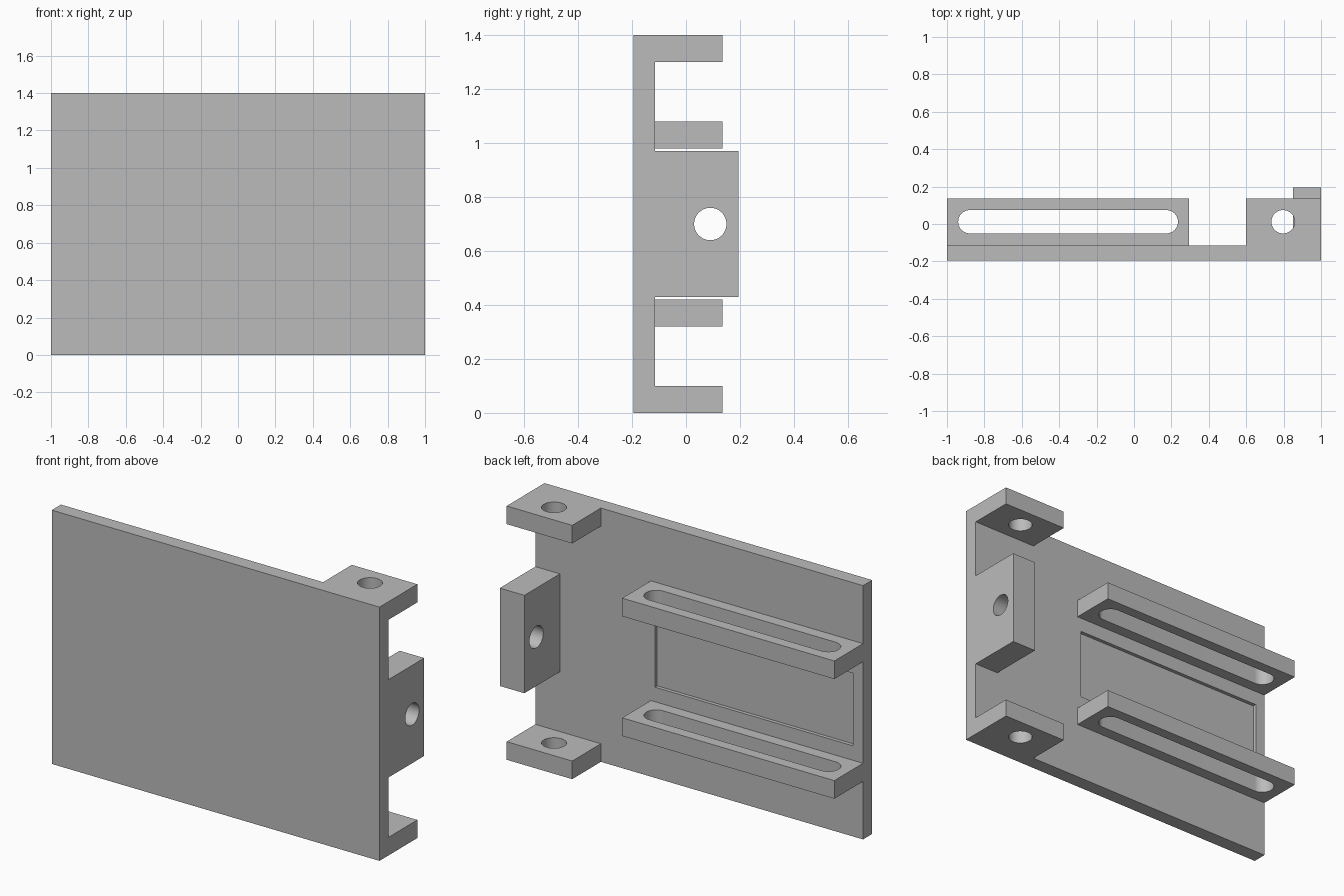
import bpy
import bmesh
import math
from mathutils import Matrix, Vector

if "Cube" in bpy.data.objects:
    bpy.data.objects.remove(bpy.data.objects["Cube"])

grey = bpy.data.materials.new("mid grey")
grey.diffuse_color = (0.5, 0.5, 0.5, 1)
grey.use_nodes = True
grey.node_tree.nodes["Principled BSDF"].inputs["Base Color"].default_value = grey.diffuse_color

BACK = -0.115      # rear surface of the plate
MID_Z = 0.70       # everything mirrors about this height


def make_object(name, bm):
    bmesh.ops.recalc_face_normals(bm, faces=bm.faces)
    mesh = bpy.data.meshes.new(name)
    bm.to_mesh(mesh)
    bm.free()
    obj = bpy.data.objects.new(name, mesh)
    bpy.context.collection.objects.link(obj)
    return obj


def box(name, x, y, z):
    bm = bmesh.new()
    size = Vector((x[1] - x[0], y[1] - y[0], z[1] - z[0], 1))
    centre = Vector((sum(x) / 2, sum(y) / 2, sum(z) / 2))
    bmesh.ops.create_cube(bm, size=1, matrix=Matrix.Translation(centre) @ Matrix.Diagonal(size))
    obj = make_object(name, bm)
    obj.data.materials.append(grey)
    return obj


def slot_cutter(centre, radius, half_run=0.0, axis="Z", depth=0.6):
    """Round-ended prism; a half_run of zero gives a plain round hole."""
    bm = bmesh.new()
    verts = []
    n = 24
    for side, start in ((1, -math.pi / 2), (-1, math.pi / 2)):
        for i in range(n + (1 if half_run else 0)):
            a = start + math.pi * i / n
            verts.append(bm.verts.new((side * half_run + radius * math.cos(a),
                                       radius * math.sin(a), -depth / 2)))
    face = bm.faces.new(verts)
    ext = bmesh.ops.extrude_face_region(bm, geom=[face])
    top = [v for v in ext["geom"] if isinstance(v, bmesh.types.BMVert)]
    bmesh.ops.translate(bm, verts=top, vec=(0, 0, depth))
    turn = Matrix.Rotation(math.pi / 2, 4, "Y") if axis == "X" else Matrix.Identity(4)
    bmesh.ops.transform(bm, matrix=Matrix.Translation(centre) @ turn, verts=bm.verts)
    return make_object("cutter", bm)


def cut(obj, cutter):
    mod = obj.modifiers.new("cut", "BOOLEAN")
    mod.operation = "DIFFERENCE"
    mod.solver = "EXACT"
    mod.object = cutter
    cutter.hide_render = True
    bpy.ops.object.select_all(action="DESELECT")
    bpy.context.view_layer.objects.active = obj
    obj.select_set(True)
    bpy.ops.object.modifier_apply(modifier=mod.name)
    bpy.data.objects.remove(cutter, do_unlink=True)
    bpy.ops.object.shade_smooth_by_angle(angle=math.radians(30))


# Face plate with a shallow rectangular recess in its rear
plate = box("face_plate", (-1, 1), (-0.195, BACK), (0, 1.4))
cut(plate, box("recess_cutter", (-0.94, 0.27), (BACK - 0.02, 0.1), (0.5, 0.9)))

# Side lug with a cross hole
lug = box("side_lug", (0.85, 1), (BACK, 0.195), (0.43, 0.97))
cut(lug, slot_cutter((0.925, 0.09, MID_Z), 0.06, axis="X"))

# Corner tabs and slotted rails, mirrored above and below the middle
for label, s in (("upper", 1), ("lower", -1)):
    z_tab = MID_Z + s * 0.65
    tab = box(label + "_corner_tab", (0.6, 1), (BACK, 0.135), (z_tab - 0.05, z_tab + 0.05))
    cut(tab, slot_cutter((0.797, 0.012, z_tab), 0.0625))

    z_rail = MID_Z + s * 0.33
    rail = box(label + "_slotted_rail", (-1, 0.295), (BACK, 0.135), (z_rail - 0.05, z_rail + 0.05))
    cut(rail, slot_cutter((-0.3525, 0.012, z_rail), 0.0625, half_run=0.525, depth=0.3))
